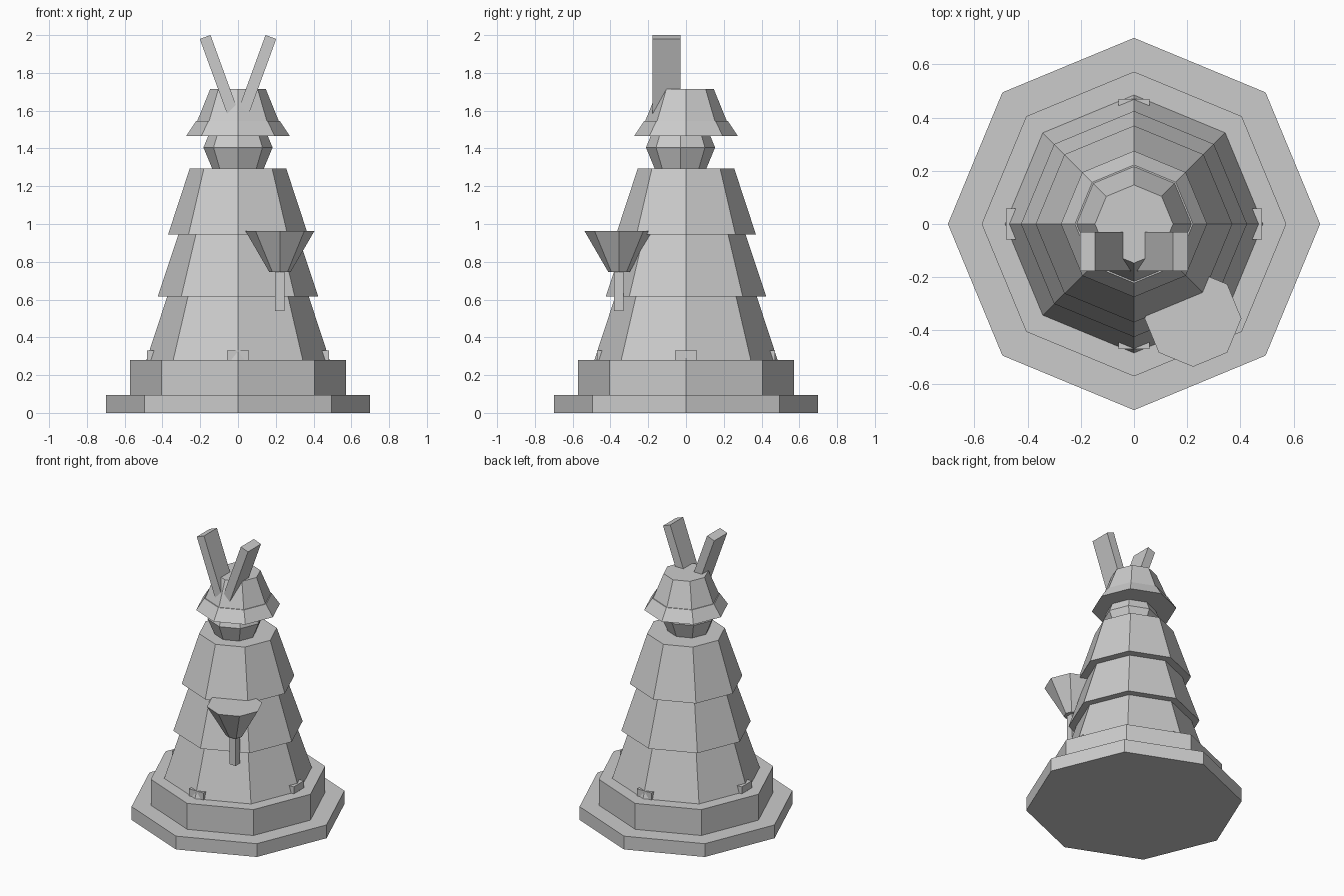
import bpy, bmesh
from math import sin, cos, pi, radians
from mathutils import Matrix

if "Cube" in bpy.data.objects:
    bpy.data.objects.remove(bpy.data.objects["Cube"])


def make_object(name, bm):
    bmesh.ops.recalc_face_normals(bm, faces=bm.faces)
    mesh = bpy.data.meshes.new(name)
    bm.to_mesh(mesh)
    bm.free()
    obj = bpy.data.objects.new(name, mesh)
    bpy.context.collection.objects.link(obj)
    return obj


def frustum(name, z0, z1, r0, r1, x=0, y=0):
    """Closed eight-sided frustum with a corner on each axis."""
    bm = bmesh.new()
    rings = [[bm.verts.new((x + r * cos(i * pi / 4), y + r * sin(i * pi / 4), z))
              for i in range(8)] for z, r in ((z0, r0), (z1, r1))]
    for ring in rings:
        bm.faces.new(ring)
    for i in range(8):
        j = (i + 1) % 8
        bm.faces.new((rings[0][i], rings[0][j], rings[1][j], rings[1][i]))
    return make_object(name, bm)


def box(name, size, matrix):
    bm = bmesh.new()
    bmesh.ops.create_cube(bm, size=1, matrix=matrix @ Matrix.Diagonal((*size, 1)))
    return make_object(name, bm)


# Stepped base
frustum("base_lower", 0, 0.095, 0.70, 0.70)
frustum("base_upper", 0.095, 0.28, 0.573, 0.573)

# Three overlapping body tiers
for i, (z0, z1, r0, r1) in enumerate(((0.28, 0.615, 0.485, 0.375),
                                      (0.615, 0.945, 0.425, 0.315),
                                      (0.945, 1.295, 0.37, 0.255))):
    frustum(f"body_tier_{i + 1}", z0, z1, r0, r1)

# Low-poly head ball, slightly forward
bm = bmesh.new()
bmesh.ops.create_uvsphere(bm, u_segments=8, v_segments=4, radius=0.183,
                          matrix=Matrix.Translation((0, -0.029, 1.405)))
make_object("head", bm)

# Hood brim and crown
frustum("hood_brim", 1.465, 1.545, 0.275, 0.222)
frustum("hood_crown", 1.545, 1.715, 0.216, 0.147)

# Pair of slanted ears
ear_length = 0.45
for side, label in ((-1, "left"), (1, "right")):
    m = (Matrix.Translation((side * 0.174, -0.103, 1.99))
         @ Matrix.Rotation(side * radians(20), 4, 'Y')
         @ Matrix.Translation((0, 0, -ear_length / 2)))
    box(f"{label}_ear", (0.06, 0.147, ear_length), m)

# Flared cup on a square stem
cup_x, cup_y = 0.222, -0.355
frustum("cup", 0.745, 0.962, 0.056, 0.182, cup_x, cup_y)
box("cup_stem", (0.05, 0.05, 0.206), Matrix.Translation((cup_x, cup_y, 0.643)))

# Small blocks around the foot of the body
for i in range(4):
    dist = 0.458 if i % 2 == 0 else 0.447
    m = (Matrix.Rotation(i * pi / 2, 4, 'Z')
         @ Matrix.Translation((dist, 0, 0.305)))
    box(f"foot_block_{i + 1}", (0.046, 0.115, 0.05), m)
